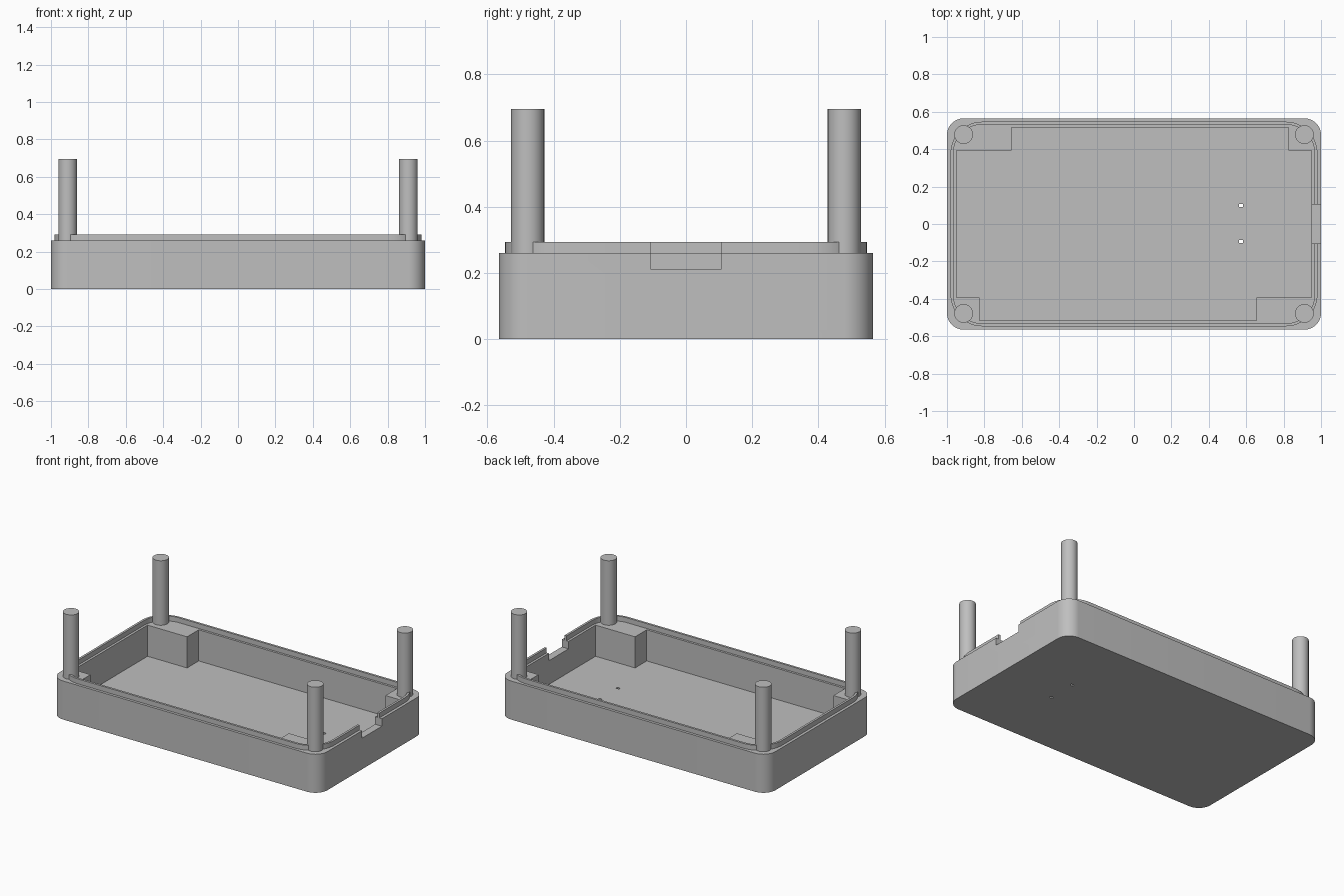
import bpy, bmesh, math

if "Cube" in bpy.data.objects:
    bpy.data.objects.remove(bpy.data.objects["Cube"])

grey = bpy.data.materials.new("plain grey")
grey.diffuse_color = (0.52, 0.52, 0.52, 1)
grey.use_nodes = True
grey.node_tree.nodes["Principled BSDF"].inputs["Base Color"].default_value = grey.diffuse_color


def prism(name, pts, z0, z1):
    """Extrude a flat outline (counter-clockwise) from z0 to z1."""
    bm = bmesh.new()
    face = bm.faces.new([bm.verts.new((x, y, z0)) for x, y in pts])
    top = bmesh.ops.extrude_face_region(bm, geom=[face])["geom"]
    verts = [v for v in top if isinstance(v, bmesh.types.BMVert)]
    bmesh.ops.translate(bm, verts=verts, vec=(0, 0, z1 - z0))
    bmesh.ops.recalc_face_normals(bm, faces=bm.faces)
    mesh = bpy.data.meshes.new(name)
    bm.to_mesh(mesh)
    bm.free()
    mesh.materials.append(grey)
    ob = bpy.data.objects.new(name, mesh)
    bpy.context.collection.objects.link(ob)
    return ob


def rounded(hx, hy, r, n=12):
    """Rounded rectangle outline."""
    pts = []
    for q, (sx, sy) in enumerate([(1, 1), (-1, 1), (-1, -1), (1, -1)]):
        for i in range(n + 1):
            a = math.pi / 2 * (q + i / n)
            pts.append((sx * (hx - r) + r * math.cos(a), sy * (hy - r) + r * math.sin(a)))
    return pts


def rect(x0, x1, y0, y1):
    return [(x0, y0), (x1, y0), (x1, y1), (x0, y1)]


def combine(ob, other, operation):
    """Boolean with another solid, which is then removed."""
    mod = ob.modifiers.new("bool", "BOOLEAN")
    mod.operation, mod.solver, mod.object = operation, "EXACT", other
    bpy.context.view_layer.objects.active = ob
    bpy.ops.object.modifier_apply(modifier=mod.name)
    bpy.data.objects.remove(other)


def smooth(ob):
    bpy.ops.object.select_all(action="DESELECT")
    ob.select_set(True)
    bpy.context.view_layer.objects.active = ob
    bpy.ops.object.shade_smooth_by_angle(angle=math.radians(30))


FLOOR, RIM, LIP_TOP, POST_TOP = 0.05, 0.26, 0.293, 0.695

# Outer shell with a raised inner lip
tray = prism("tray", rounded(1.0, 0.565, 0.09), 0, RIM)
lip = prism("lip", rounded(0.981, 0.547, 0.17), RIM - 0.02, LIP_TOP)
combine(tray, lip, "UNION")
combine(tray, prism("lip_cut", rounded(0.966, 0.532, 0.155), RIM, 0.4), "DIFFERENCE")

# Cavity outline steps around the four solid corner blocks (two long, two short)
half = [(-0.825, -0.517), (0.655, -0.517), (0.655, -0.393), (0.95, -0.393), (0.95, 0.393), (0.825, 0.393)]
cavity = half + [(-x, -y) for x, y in half]
combine(tray, prism("cavity_cut", cavity, FLOOR, 0.4), "DIFFERENCE")

# Cable notch in the right wall and two small floor holes
combine(tray, prism("notch_cut", rect(0.9, 1.1, -0.105, 0.105), 0.21, 0.4), "DIFFERENCE")
for y in (-0.094, 0.1):
    combine(tray, prism("hole_cut", rect(0.561, 0.583, y - 0.008, y + 0.008), -0.1, 0.15), "DIFFERENCE")
smooth(tray)

# Corner posts
for sx, side in ((-1, "left"), (1, "right")):
    for sy, end in ((-1, "front"), (1, "back")):
        circle = [(sx * 0.911 + 0.05 * math.cos(math.tau * i / 48),
                   sy * 0.478 + 0.05 * math.sin(math.tau * i / 48)) for i in range(48)]
        smooth(prism(f"post_{end}_{side}", circle, RIM, POST_TOP))
